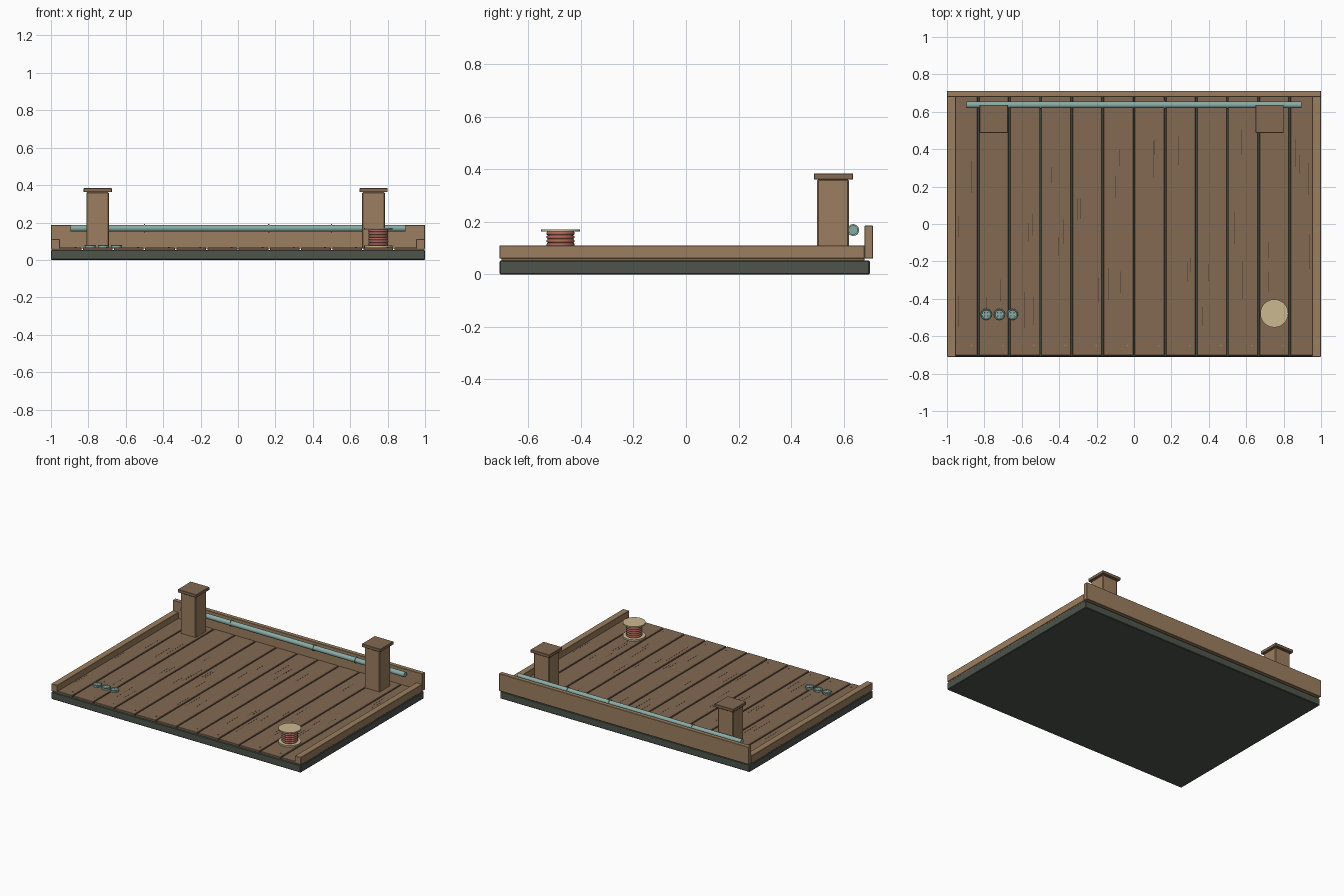
import bpy, math, random
from mathutils import Vector

if "Cube" in bpy.data.objects:
    bpy.data.objects.remove(bpy.data.objects["Cube"])

random.seed(4)


def material(name, rgb):
    m = bpy.data.materials.new(name)
    m.diffuse_color = (*rgb, 1)
    m.use_nodes = True
    m.node_tree.nodes["Principled BSDF"].inputs["Base Color"].default_value = m.diffuse_color
    return m


STONE = material("dark_green", (0.075, 0.09, 0.07))
PLANK = material("brown_wood", (0.23, 0.144, 0.087))
TRIM = material("light_wood", (0.33, 0.21, 0.115))
DARK = material("dark_grain", (0.06, 0.04, 0.03))
TEAL = material("teal", (0.25, 0.41, 0.38))
CREAM = material("cream", (0.6, 0.48, 0.28))
THREAD = material("red_thread", (0.4, 0.14, 0.1))


def box(name, x, y, z, mat, bevel=0.0):
    """Box from (min, max) pairs on each axis."""
    bpy.ops.mesh.primitive_cube_add(
        size=1, location=[(a + b) / 2 for a, b in (x, y, z)])
    o = bpy.context.object
    o.name = name
    o.scale = [b - a for a, b in (x, y, z)]
    bpy.ops.object.transform_apply(location=False, rotation=False, scale=True)
    o.data.materials.append(mat)
    if bevel:
        m = o.modifiers.new("edge", 'BEVEL')
        m.width = bevel
        m.segments = 1
    return o


def cylinder(name, loc, r, depth, mat, sides=32, along_x=False):
    bpy.ops.mesh.primitive_cylinder_add(
        vertices=sides, radius=r, depth=depth, location=loc,
        rotation=(0, math.pi / 2 if along_x else 0, 0))
    o = bpy.context.object
    o.name = name
    o.data.materials.append(mat)
    bpy.ops.object.shade_smooth_by_angle(angle=math.radians(35))
    return o


def torus(name, loc, major, minor, mat):
    bpy.ops.mesh.primitive_torus_add(
        location=loc, major_radius=major, minor_radius=minor,
        major_segments=32, minor_segments=8)
    o = bpy.context.object
    o.name = name
    o.data.materials.append(mat)
    bpy.ops.object.shade_smooth_by_angle(angle=math.radians(60))


# Base slab
box("base_slab", (-1, 1), (-0.71, 0.70), (0, 0.053), STONE, 0.004)

# Floor planks with grain marks and nails
TOP = 0.066
W = 2 / 12
for i in range(12):
    x0 = -1 + i * W
    box(f"plank_{i}", (x0 + 0.004, x0 + W - 0.004), (-0.703, 0.68),
        (0.05, TOP), PLANK, 0.002)
    for j in range(4):
        gx = min(max(x0 + random.uniform(0.025, W - 0.025), -0.94), 0.94)
        gy = random.uniform(-0.55, 0.45)
        h = random.uniform(0.04, 0.1)
        box(f"grain_{i}_{j}", (gx - 0.001, gx + 0.001), (gy - h, gy + h),
            (TOP - 0.002, TOP + 0.0006), DARK)
    if i < 11:
        cylinder(f"nail_{i}", (x0 + W - 0.035, -0.65, TOP), 0.005, 0.004,
                 TRIM, 8)

# Side rails and back board
for s, side in ((-1, "left"), (1, "right")):
    box(f"{side}_rail", tuple(sorted((s * 0.953, s))), (-0.71, 0.68),
        (0.06, 0.111), TRIM, 0.002)
box("back_board", (-1, 1), (0.68, 0.712), (0.06, 0.186), TRIM, 0.002)

# Corner posts with caps
for side, x in (("left", -0.75), ("right", 0.725)):
    box(f"{side}_post", (x - 0.061, x + 0.061), (0.499, 0.621),
        (0.06, 0.362), TRIM, 0.005)
    box(f"{side}_post_cap", (x - 0.075, x + 0.075), (0.487, 0.637),
        (0.362, 0.384), PLANK, 0.002)

# Horizontal pipe with joint rings
cylinder("pipe", (0, 0.637, 0.169), 0.018, 1.79, TEAL, 20, True)
for i, x in enumerate((-0.5, 0.165, 0.5)):
    cylinder(f"pipe_ring_{i}", (x, 0.637, 0.169), 0.0225, 0.007, TEAL, 20, True)

# Three buttons with raised rims and four holes each
for i, x in enumerate((-0.79, -0.72, -0.65)):
    c = Vector((x, -0.483, 0))
    cylinder(f"button_{i}", c + Vector((0, 0, 0.071)), 0.029, 0.012, TEAL, 24)
    torus(f"button_rim_{i}", c + Vector((0, 0, 0.077)), 0.026, 0.004, TEAL)
    for k in range(4):
        a = math.pi / 4 + k * math.pi / 2
        cylinder(f"button_hole_{i}_{k}",
                 c + Vector((0.012 * math.cos(a), 0.012 * math.sin(a), 0.0765)),
                 0.0035, 0.002, DARK, 10)

# Thread spool
sx, sy = 0.75, -0.478
cylinder("spool_bottom", (sx, sy, 0.071), 0.075, 0.012, CREAM)
cylinder("spool_top", (sx, sy, 0.167), 0.075, 0.009, CREAM)
cylinder("spool_core", (sx, sy, 0.12), 0.047, 0.09, THREAD)
for i in range(6):
    torus(f"thread_{i}", (sx, sy, 0.084 + i * 0.0145), 0.046, 0.008, THREAD)
